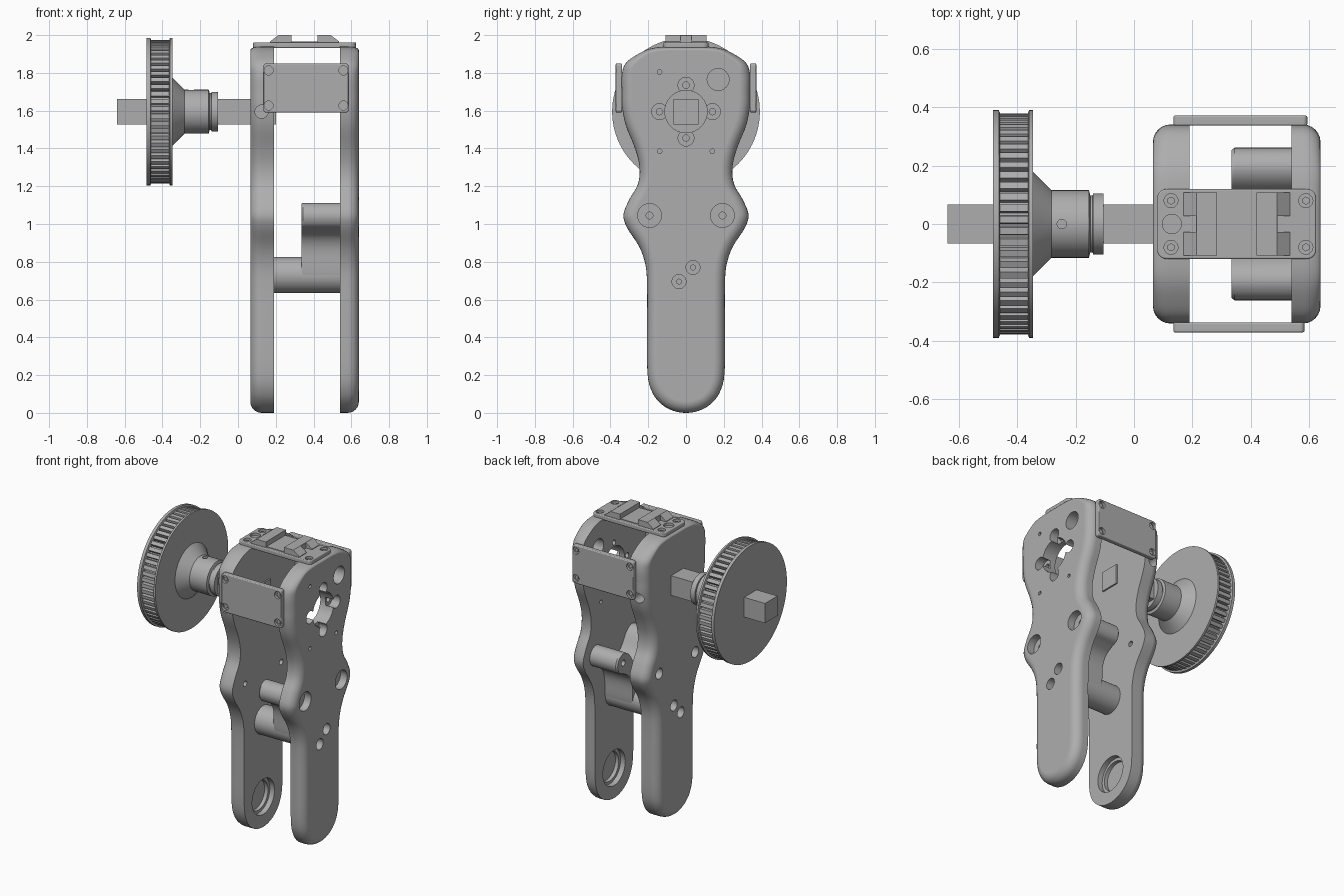
import bpy, bmesh, math
from mathutils import Vector, Matrix

cube = bpy.data.objects.get("Cube")
if cube:
    bpy.data.objects.remove(cube)

grey = bpy.data.materials.new("machined grey")
grey.use_nodes = True
GREY = (0.42, 0.42, 0.42, 1)
grey.diffuse_color = GREY
grey.node_tree.nodes["Principled BSDF"].inputs["Base Color"].default_value = GREY

AXIS_Z = 1.595          # height of the pulley axis
MID_X = 0.3525          # middle of the housing


def finish(name, bm, angle=32):
    bmesh.ops.recalc_face_normals(bm, faces=bm.faces)
    me = bpy.data.meshes.new(name)
    bm.to_mesh(me)
    bm.free()
    me.materials.append(grey)
    me.shade_smooth()
    me.set_sharp_from_angle(angle=math.radians(angle))
    ob = bpy.data.objects.new(name, me)
    bpy.context.scene.collection.objects.link(ob)
    return ob


def loft(name, rings, angle=32):
    """Skin a list of equal closed rings and cap both ends."""
    bm = bmesh.new()
    rows = [[bm.verts.new(p) for p in ring] for ring in rings]
    n = len(rows[0])
    for a, b in zip(rows, rows[1:]):
        for i in range(n):
            j = (i + 1) % n
            bm.faces.new((a[i], a[j], b[j], b[i]))
    bm.faces.new(rows[0])
    bm.faces.new(rows[-1])
    return finish(name, bm, angle)


def lathe(name, profile, y=0, z=AXIS_Z, n=64):
    """Turn (x, radius) pairs about a line parallel to x."""
    turn = [2 * math.pi * i / n for i in range(n)]
    return loft(name, [[(x, y + r * math.cos(t), z + r * math.sin(t)) for t in turn]
                       for x, r in profile])


def box(name, lo, hi, corner=0.0, axis=0, edge=0.0):
    """Box with rounded corners along one axis and softened edges."""
    lo, hi = Vector(lo), Vector(hi)
    bm = bmesh.new()
    bmesh.ops.create_cube(bm, size=1)
    for v in bm.verts:
        v.co = (lo + hi) / 2 + v.co * (hi - lo)
    if corner:
        along = [e for e in bm.edges
                 if abs((e.verts[0].co - e.verts[1].co).normalized()[axis]) > 0.9]
        bmesh.ops.bevel(bm, geom=along, offset=corner, segments=5, profile=0.5, affect='EDGES')
    if edge:
        rim = [e for e in bm.edges if e.calc_face_angle(0) > 1]
        bmesh.ops.bevel(bm, geom=rim, offset=edge, segments=3, profile=0.5, affect='EDGES')
    return finish(name, bm)


def drill(start, end, r, n=32):
    """Cylinder cutter between two points."""
    a, b = Vector(start), Vector(end)
    bm = bmesh.new()
    turn = (b - a).to_track_quat('Z', 'Y').to_matrix().to_4x4()
    bmesh.ops.create_cone(bm, cap_ends=True, segments=n, radius1=r, radius2=r,
                          depth=(b - a).length, matrix=Matrix.Translation((a + b) / 2) @ turn)
    return finish("cutter", bm)


def cut(ob, cutters):
    """Subtract the cutters for good, then throw them away."""
    for c in cutters:
        c.hide_render = True
        m = ob.modifiers.new("cut", 'BOOLEAN')
        m.operation, m.solver, m.object = 'DIFFERENCE', 'EXACT', c
    dg = bpy.context.evaluated_depsgraph_get()
    me = bpy.data.meshes.new_from_object(ob.evaluated_get(dg))
    ob.modifiers.clear()
    ob.data = me
    me.set_sharp_from_angle(angle=math.radians(32))
    ob.modifiers.new("flat faces", 'WEIGHTED_NORMAL').keep_sharp = True
    for c in cutters:
        bpy.data.objects.remove(c)


def smooth_loop(half, steps=4):
    """Mirror a half outline across y = 0 and run a smooth curve through it."""
    pts = [Vector(p) for p in half]
    pts += [Vector((-p.x, p.y)) for p in reversed(pts[1:-1])]
    n, out = len(pts), []
    for i in range(n):
        a, b, c, d = (pts[(i + k) % n] for k in (-1, 0, 1, 2))
        for s in range(steps):
            t = s / steps
            out.append(0.5 * (2 * b + (c - a) * t + (2 * a - 5 * b + 4 * c - d) * t * t
                              + (3 * b - a - 3 * c + d) * t ** 3))
    return out


# Side plates: waisted outline with a rounded outer rim
outline = smooth_loop([(0, 1.94), (0.1, 1.94), (0.19, 1.928), (0.265, 1.893), (0.32, 1.85),
                       (0.34, 1.79), (0.34, 1.7), (0.338, 1.62), (0.318, 1.52), (0.27, 1.4),
                       (0.246, 1.3), (0.255, 1.21), (0.3, 1.13), (0.331, 1.05), (0.312, 0.98),
                       (0.248, 0.88), (0.214, 0.78), (0.206, 0.66), (0.206, 0.45),
                       (0.204, 0.21), (0.178, 0.107), (0.13, 0.046), (0.07, 0.012), (0, 0)])


def side_plate(name, x_in, x_out, fillet=0.06):
    s = 1 if x_out > x_in else -1
    n = len(outline)

    def ring(x, k):
        out = []
        for i, p in enumerate(outline):
            t = (outline[(i + 1) % n] - outline[i - 1]).normalized()
            r = fillet * (1 - 0.65 * max(0, min(1, (p.y - 1.8) / 0.13)))
            q = p + Vector((t.y, -t.x)) * r * k
            out.append((x, q.x, q.y))
        return out

    rings = [ring(x_in, 0)]
    for i in range(7):
        a = math.pi / 2 * i / 6
        rings.append(ring(x_out - s * fillet * (1 - math.sin(a)), 1 - math.cos(a)))
    return loft(name, rings)


def bore(x0, x1, y, z, r):
    return drill((x0, y, z), (x1, y, z), r)


IN_R, OUT_R, IN_L, OUT_L = 0.19, 0.065, 0.54, 0.64
right_plate = side_plate("right_side_plate", IN_R, OUT_R)
left_plate = side_plate("left_side_plate", IN_L, OUT_L)

# Bolt holes shared by both plates: y, z, counterbore radius, hole radius
bolts = [(-0.193, 1.045, 0.063, 0.018), (0.193, 1.045, 0.063, 0.018),
         (0.037, 0.77, 0.037, 0.013), (-0.037, 0.695, 0.037, 0.013)]
left_cuts, right_cuts = [], []
for y, z, big, small in bolts:
    left_cuts += [bore(0.59, 0.7, y, z, big), bore(0.5, 0.61, y, z, small)]
    right_cuts += [bore(0, 0.115, y, z, min(big, 0.036)), bore(0.1, 0.25, y, z, small)]

# Stepped bearing pockets at the feet
for cuts, x, s in ((left_cuts, IN_L, 1), (right_cuts, IN_R, -1)):
    cuts.append(bore(x - s * 0.02, x + s * 0.035, 0, 0.205, 0.12))
    cuts.append(bore(x, x + s * 0.06, 0, 0.205, 0.1))

# Motor opening with four screw lobes, cable hole and pin holes
left_cuts.append(bore(0.5, 0.7, 0, AXIS_Z, 0.112))
for dy, dz in ((1, 0), (-1, 0), (0, 1), (0, -1)):
    y, z = 0.14 * dy, AXIS_Z + 0.14 * dz
    left_cuts += [bore(0.58, 0.7, y, z, 0.042), bore(0.5, 0.6, y, z, 0.017)]
left_cuts.append(bore(0.5, 0.7, 0.17, 1.765, 0.058))
for y, z in ((-0.14, 1.805), (-0.14, 1.385), (0.14, 1.385)):
    left_cuts.append(bore(0.5, 0.7, y, z, 0.012))

# Clamp screw holes on the edges of the right plate
for s in (-1, 1):
    right_cuts.append(drill((0.125, s * 0.4, AXIS_Z), (0.125, s * 0.24, AXIS_Z), 0.035))
cut(left_plate, left_cuts)
cut(right_plate, right_cuts)

# Spacer: forked block on the left plate and a round bar across the gap
fork = smooth_loop([(0, 0.96), (0.07, 0.99), (0.135, 1.083), (0.193, 1.112), (0.243, 1.09),
                    (0.262, 1.042), (0.243, 0.993), (0.193, 0.968), (0.135, 0.93), (0.103, 0.86),
                    (0.095, 0.73), (0.067, 0.663), (0, 0.635)])
spacer_fork = loft("spacer_fork", [[(x, p.x * k, 1.0 + (p.y - 1.0) * k) for p in fork]
                                   for x, k in ((0.335, 0.97), (0.345, 1), (IN_L, 1))])
cut(spacer_fork, [bore(0.3, 0.45, s * 0.193, 1.045, 0.02) for s in (-1, 1)])
lathe("spacer_bar", [(IN_R, 0.095), (IN_L, 0.095)], z=0.73)

# Front and back covers with recessed corner screws
for name, s, x1 in (("front_cover", -1, 0.585), ("back_cover", 1, 0.595)):
    cover = box(name, (0.135, min(s * 0.338, s * 0.372), 1.59),
                (x1, max(s * 0.338, s * 0.372), 1.85), 0.015, 1, 0.006)
    cut(cover, [drill((x, s * 0.4, z), (x, s * 0.355, z), 0.024, 20)
                for x in (0.162, x1 - 0.027) for z in (1.627, 1.813)])
    for x in (0.162, x1 - 0.027):
        for z in (1.627, 1.813):
            screw = drill((x, s * 0.35, z), (x, s * 0.362, z), 0.014, 6)
            screw.name = name + "_screw"

# Top rail plate
top_plate = box("top_plate", (0.08, -0.12, 1.932), (0.625, 0.12, 1.962), 0.03, 2, 0.006)
spots = [(x, y) for x in (0.127, 0.59) for y in (-0.08, 0.08)]
cut(top_plate, [drill((x, y, 2), (x, y, 1.945), 0.024, 20) for x, y in spots]
    + [drill((0.13, 0, 2), (0.13, 0, 1.945), 0.033)])
for x, y in spots:
    drill((x, y, 1.94), (x, y, 1.952), 0.014, 6).name = "top_plate_screw"
box("top_pad", (0.28, -0.1, 1.95), (0.425, 0.1, 1.966))

# Sloped rail clips, mirrored about the housing middle
for name, s in (("right_clip", -1), ("left_clip", 1)):
    shape = [(0.068, 1.95), (0.068, 2.0), (0.138, 2.0), (0.183, 1.966), (0.183, 1.95)]
    clip = loft(name, [[(MID_X + s * x, y, z) for x, z in shape] for y in (-0.108, 0.108)])
    ends = sorted((MID_X + s * 0.14, MID_X + s * 0.2))
    cut(clip, [box("cutter", (ends[0], -0.028, 1.94), (ends[1], 0.028, 2.05))])

# Square drive shaft
box("drive_shaft", (-0.64, -0.067, AXIS_Z - 0.067), (0.2, 0.067, AXIS_Z + 0.067))

# Toothed pulley between two thin flanges
TEETH = 60
gear = []
for i in range(TEETH):
    for f, r in ((0, 0.355), (0.2, 0.355), (0.3, 0.38), (0.9, 0.38)):
        t = 2 * math.pi * (i + f) / TEETH
        gear.append((r * math.cos(t), AXIS_Z + r * math.sin(t)))
loft("pulley_teeth", [[(x, y, z) for y, z in gear] for x in (-0.47, -0.355)], 15)
lathe("outer_flange", [(-0.484, 0.391), (-0.464, 0.391), (-0.46, 0.38)], n=96)
lathe("inner_flange", [(-0.364, 0.38), (-0.36, 0.391), (-0.347, 0.391)], n=96)

# Hub with a cone, a groove and a set screw hole
hub = lathe("pulley_hub", [(-0.36, 0.18), (-0.347, 0.18), (-0.283, 0.116), (-0.155, 0.116),
                           (-0.15, 0.098), (-0.142, 0.098), (-0.14, 0.105), (-0.105, 0.105)])
cut(hub, [drill((-0.248, 0, AXIS_Z + 0.15), (-0.248, 0, AXIS_Z + 0.07), 0.016, 20)])
